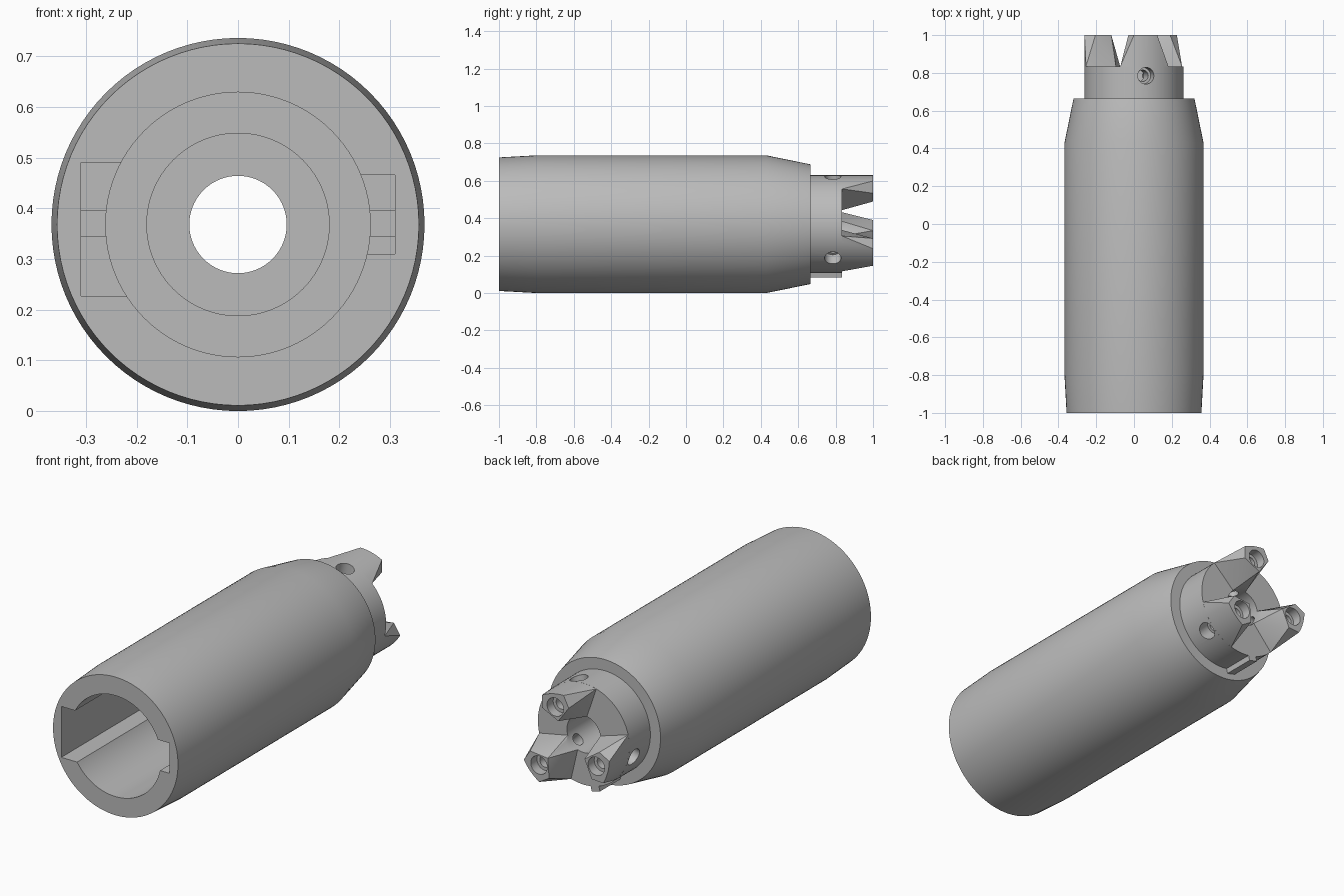
import bpy, bmesh
from math import sin, cos, radians, pi
from mathutils import Vector, Matrix

if "Cube" in bpy.data.objects:
    bpy.data.objects.remove(bpy.data.objects["Cube"], do_unlink=True)

AXIS_Z = 0.368
ANGLES = (76, 196, 316)
NECK_R, NECK_END = 0.262, 0.835

steel = bpy.data.materials.new("steel_grey")
steel.use_nodes = True
steel.diffuse_color = (0.5, 0.5, 0.5, 1)
steel.node_tree.nodes["Principled BSDF"].inputs["Base Color"].default_value = (0.5, 0.5, 0.5, 1)


def finish(name, bm):
    bmesh.ops.recalc_face_normals(bm, faces=bm.faces)
    mesh = bpy.data.meshes.new(name)
    bm.to_mesh(mesh)
    bm.free()
    mesh.materials.append(steel)
    ob = bpy.data.objects.new(name, mesh)
    bpy.context.collection.objects.link(ob)
    return ob


def polar(angle, r, y, t=0):
    """Point at radius r along an angle about the long axis, shifted sideways by t."""
    a = radians(angle)
    return Vector((r * cos(a) - t * sin(a), y, AXIS_Z + r * sin(a) + t * cos(a)))


def revolve(name, profile, start, direction, closed=False, segments=96):
    """Turn (distance, radius) points about an axis; open profiles get end caps."""
    turn = Vector((0, 0, 1)).rotation_difference(Vector(direction)).to_matrix().to_4x4()
    place = Matrix.Translation(start) @ turn
    bm = bmesh.new()
    rings = []
    for d, r in profile:
        rings.append([bm.verts.new(place @ Vector((r * cos(2 * pi * i / segments),
                                                   r * sin(2 * pi * i / segments), d)))
                      for i in range(segments)])
    pairs = list(zip(rings, rings[1:]))
    if closed:
        pairs.append((rings[-1], rings[0]))
    else:
        bm.faces.new(rings[0])
        bm.faces.new(rings[-1])
    for a, b in pairs:
        for i in range(segments):
            j = (i + 1) % segments
            bm.faces.new((a[i], a[j], b[j], b[i]))
    return finish(name, bm)


def box(name, low, high, matrix=Matrix()):
    bm = bmesh.new()
    low, high = Vector(low), Vector(high)
    bmesh.ops.create_cube(bm, size=1)
    for v in bm.verts:
        v.co = matrix @ Vector([(low[k] + high[k]) / 2 + v.co[k] * (high[k] - low[k])
                                for k in range(3)])
    return finish(name, bm)


def cut(ob, cutters):
    bpy.context.view_layer.objects.active = ob
    for c in cutters:
        mod = ob.modifiers.new("cut", "BOOLEAN")
        mod.operation, mod.solver, mod.object = "DIFFERENCE", "EXACT", c
        bpy.ops.object.modifier_apply(modifier=mod.name)
        bpy.data.objects.remove(c, do_unlink=True)


def smooth(ob):
    bpy.ops.object.select_all(action="DESELECT")
    ob.select_set(True)
    bpy.context.view_layer.objects.active = ob
    bpy.ops.object.shade_smooth_by_angle(angle=radians(20))


# Hollow barrel with tapered ends, neck and stepped bore
centre = (0, 0, AXIS_Z)
body = revolve("barrel", [
    (-1, 0.357), (-0.8, 0.368), (0.43, 0.368), (0.665, 0.32), (0.665, NECK_R),
    (NECK_END, NECK_R), (NECK_END, 0.096), (0.6, 0.096), (0.6, 0.18),
    (0.3, 0.18), (0.3, 0.261), (-1, 0.261)], centre, (0, 1, 0), closed=True)

# Wide entry slots, a narrow keyway behind them, and radial holes in the neck
cutters = [
    box("right_slot", (-0.31, -1.1, 0.227), (-0.2, 0.1, 0.49)),
    box("left_slot", (0.2, -1.1, 0.31), (0.31, 0.1, 0.466)),
    box("keyway", (-0.31, -1.1, 0.345), (0.31, 0.295, 0.395))]
for angle in ANGLES:
    cutters.append(revolve("radial_hole", [(0, 0.03), (0.12, 0.03), (0.12, 0.044), (0.25, 0.044)],
                           polar(angle, 0.07, 0.785), polar(angle, 1, 0) - Vector(centre),
                           segments=32))
cut(body, cutters)
smooth(body)

# Three tapered teeth, each with a stepped hole in the tip
for n, angle in enumerate(ANGLES):
    points = []
    for half, y in ((30, NECK_END), (14, 1)):
        points += [polar(angle + half * k / 4, NECK_R, y) for k in range(-4, 5)]
    for side in (-1, 1):
        points += [polar(angle + side * 25, 0.097, NECK_END),
                   polar(angle, 0.19, 1, side * 0.078)]
    points.append(polar(angle, 0.125, 1))
    bm = bmesh.new()
    for p in points:
        bm.verts.new(p)
    hull = bmesh.ops.convex_hull(bm, input=bm.verts)
    bmesh.ops.dissolve_limit(bm, angle_limit=radians(0.5), verts=bm.verts, edges=bm.edges)
    tooth = finish(f"tooth_{n + 1}", bm)
    cut(tooth, [
        revolve("bore_cut", [(0.7, 0.096), (1.1, 0.096)], centre, (0, 1, 0)),
        revolve("tip_hole", [(0.86, 0.03), (0.95, 0.03), (0.95, 0.047), (1.1, 0.047)],
                polar(angle, 0.195, 0), (0, 1, 0), segments=32)])
    smooth(tooth)

# Locating rib along the underside of the neck
turn = Matrix.Translation(centre) @ Matrix.Rotation(radians(-256), 4, "Y")
box("locating_rib", (0.25, 0.66, -0.024), (0.287, NECK_END, 0.024), turn)
